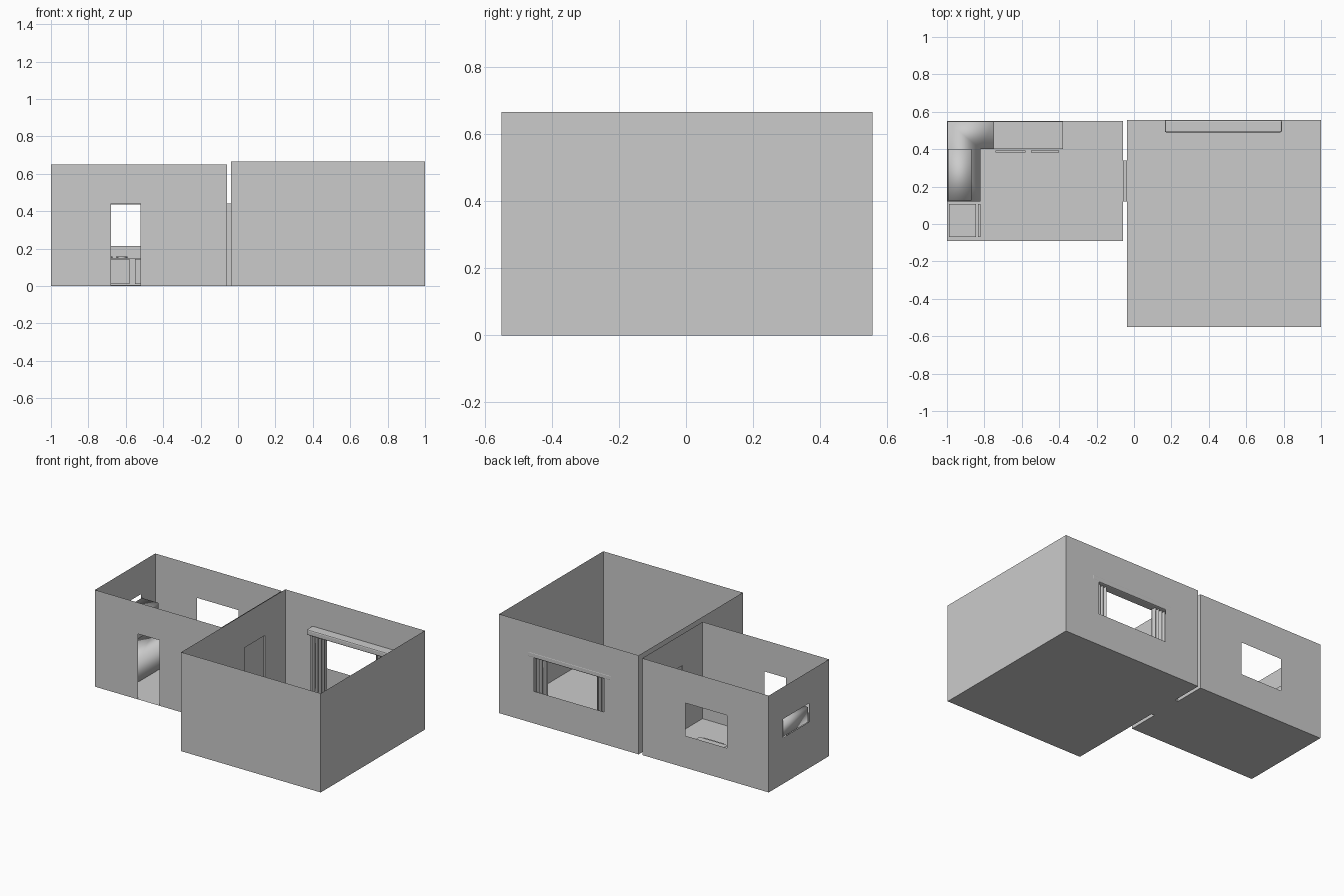
import bpy, bmesh, math

if "Cube" in bpy.data.objects:
    bpy.data.objects.remove(bpy.data.objects["Cube"])

plaster = bpy.data.materials.new("plain grey")
plaster.use_nodes = True
grey = (0.6, 0.6, 0.6, 1)
plaster.diffuse_color = grey
plaster.node_tree.nodes["Principled BSDF"].inputs["Base Color"].default_value = grey


def finish(name, bm, smooth=False):
    mesh = bpy.data.meshes.new(name)
    bm.to_mesh(mesh)
    bm.free()
    mesh.materials.append(plaster)
    for poly in mesh.polygons:
        poly.use_smooth = smooth
    obj = bpy.data.objects.new(name, mesh)
    bpy.context.collection.objects.link(obj)
    return obj


def box(name, xs, ys, zs, smooth=False):
    bm = bmesh.new()
    bmesh.ops.create_cube(bm, size=1)
    for v in bm.verts:
        for i, (lo, hi) in enumerate((xs, ys, zs)):
            v.co[i] = lo if v.co[i] < 0 else hi
    return finish(name, bm, smooth)


def extrude_outline(name, outline, z0, z1, smooth=False):
    bm = bmesh.new()
    face = bm.faces.new([bm.verts.new((x, y, z0)) for x, y in outline])
    top = bmesh.ops.extrude_face_region(bm, geom=[face])["geom"]
    for v in top:
        if isinstance(v, bmesh.types.BMVert):
            v.co.z = z1
    bmesh.ops.recalc_face_normals(bm, faces=bm.faces)
    return finish(name, bm, smooth)


def wall(name, axis, at, span, height, hole=None, outward=1):
    """Thin wall on a plane, with an optional rectangular opening."""
    us, zs = set(span), {0, height}
    if hole:
        us |= set(hole[0])
        zs |= set(hole[1])
    us, zs = sorted(us), sorted(zs)
    bm = bmesh.new()

    def point(u, z):
        return (at, u, z) if axis == "x" else (u, at, z)

    for u0, u1 in zip(us, us[1:]):
        for z0, z1 in zip(zs, zs[1:]):
            if hole and (u0, u1) == hole[0] and (z0, z1) == hole[1]:
                continue
            corners = [(u0, z0), (u1, z0), (u1, z1), (u0, z1)]
            bm.faces.new([bm.verts.new(point(*c)) for c in corners])
    bmesh.ops.remove_doubles(bm, verts=bm.verts, dist=0.0001)
    bm.normal_update()
    bm.faces.ensure_lookup_table()
    normal = bm.faces[0].normal
    if (normal.x if axis == "x" else normal.y) * outward < 0:
        bmesh.ops.reverse_faces(bm, faces=bm.faces)
    finish(name, bm)


def room(name, xs, ys, height, front=None, back=None, left=None, right=None):
    wall(name + "_front_wall", "y", ys[0], xs, height, front, -1)
    wall(name + "_back_wall", "y", ys[1], xs, height, back, 1)
    wall(name + "_right_wall", "x", xs[0], ys, height, right, -1)
    wall(name + "_left_wall", "x", xs[1], ys, height, left, 1)
    bm = bmesh.new()
    bm.faces.new([bm.verts.new((x, y, 0)) for x, y in
                  ((xs[0], ys[0]), (xs[0], ys[1]), (xs[1], ys[1]), (xs[1], ys[0]))])
    finish(name + "_floor", bm)


# Rooms with their openings
doorway = ((0.12, 0.34), (0, 0.44))
room("kitchen", (-1, -0.06), (-0.09, 0.55), 0.65,
     front=((-0.68, -0.52), (0, 0.44)), back=((-0.69, -0.38), (0.215, 0.435)),
     left=doorway, right=((0.125, 0.4), (0.31, 0.435)))
room("living_room", (-0.037, 1), (-0.55, 0.555), 0.665,
     back=((0.22, 0.74), (0.216, 0.447)), right=doorway)

# Passage and door between the rooms
passage = (-0.06, -0.037)
box("passage_door", (-0.054, -0.047), (0.122, 0.338), (0.002, 0.438))
for side, y in (("front", 0.12), ("back", 0.338)):
    box("passage_jamb_" + side, passage, (y, y + 0.002), (0, 0.44))
box("passage_lintel", passage, (0.12, 0.34), (0.438, 0.44))
box("passage_sill", passage, (0.12, 0.34), (0, 0.002))

# Kitchen counters
extrude_outline("corner_counter",
                [(-0.998, 0.12), (-0.82, 0.12), (-0.82, 0.4), (-0.75, 0.4),
                 (-0.75, 0.548), (-0.998, 0.548)], 0.002, 0.15, smooth=True)
box("back_counter", (-0.75, -0.38), (0.4, 0.548), (0.002, 0.15))
for i, xs in enumerate(((-0.74, -0.58), (-0.55, -0.4))):
    box(f"counter_door_{i + 1}", xs, (0.383, 0.393), (0.01, 0.145))
box("wall_cupboard", (-0.995, -0.87), (0.125, 0.4), (0.31, 0.41), smooth=True)

# Cooker rings
for i, (x, y, r) in enumerate(((-0.7, 0.513, 0.025), (-0.622, 0.513, 0.03),
                               (-0.7, 0.445, 0.03), (-0.622, 0.445, 0.025))):
    ring = [(x + r * math.cos(a), y + r * math.sin(a))
            for a in (math.tau * k / 32 for k in range(32))]
    extrude_outline(f"cooker_ring_{i + 1}", ring, 0.15, 0.158)

# Fridge
box("fridge_body", (-0.99, -0.845), (-0.07, 0.108), (0.002, 0.36))
box("fridge_door", (-0.835, -0.822), (-0.07, 0.108), (0.01, 0.36))

# Curtain box with a rounded front edge
valance = box("curtain_box", (0.165, 0.79), (0.49, 0.556), (0.437, 0.475))
bevel = valance.modifiers.new("soft_edges", "BEVEL")
bevel.width = 0.008
bevel.segments = 2

# Pleated curtains on both sides of the window
for side, start in (("right", 0.175), ("left", 0.66)):
    bm = bmesh.new()
    previous = None
    for k in range(49):
        t = k / 48
        x, y = start + 0.12 * t, 0.522 + 0.014 * math.sin(t * 5 * math.tau)
        pair = [bm.verts.new((x, y, z)) for z in (0.02, 0.45)]
        if previous:
            bm.faces.new([previous[0], pair[0], pair[1], previous[1]])
        previous = pair
    finish("curtain_" + side, bm, smooth=True)
